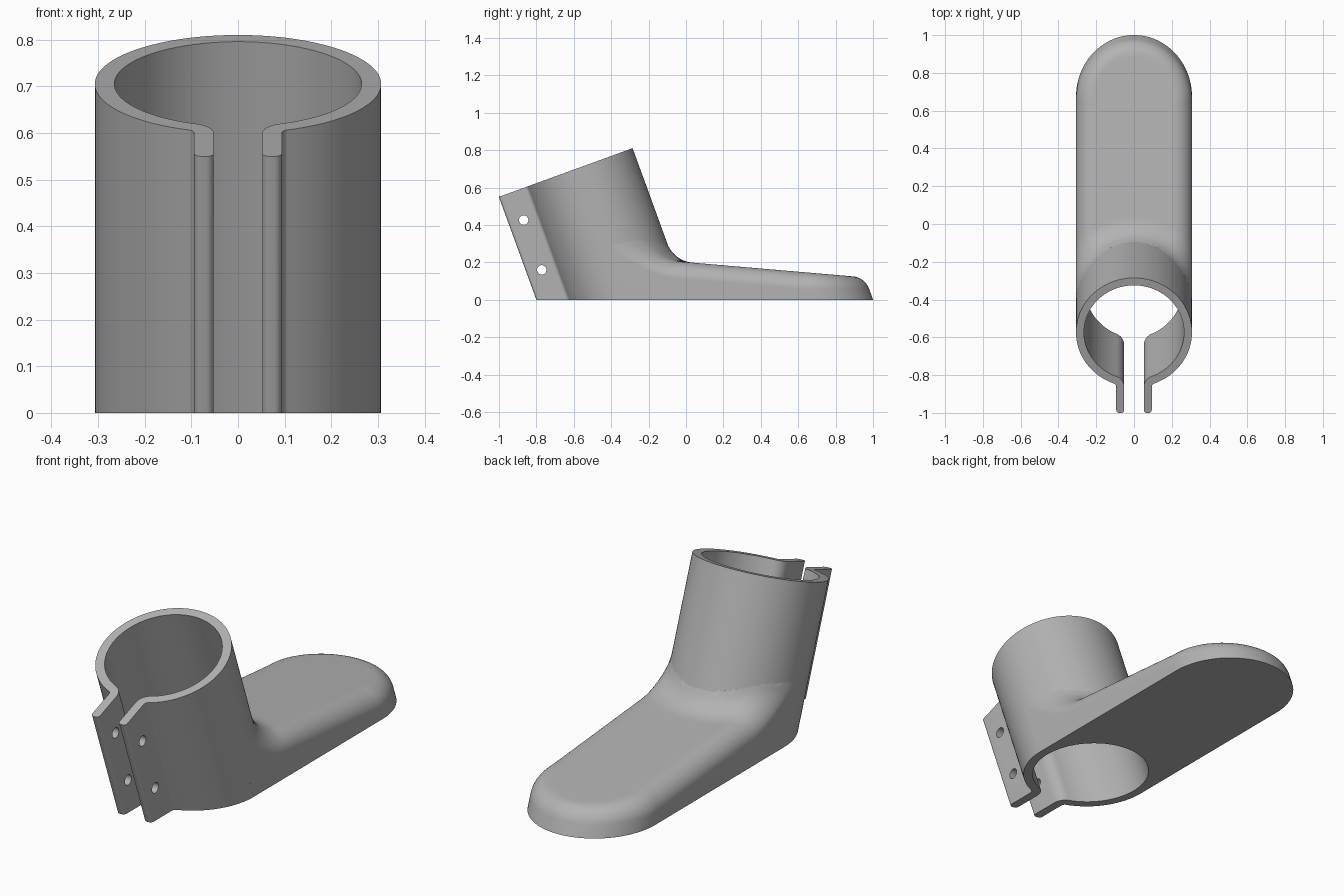
import bpy, bmesh
from math import sin, cos, tan, pi, radians, hypot, sqrt, atan2
from mathutils import Vector

cube = bpy.data.objects.get("Cube")
if cube:
    bpy.data.objects.remove(cube, do_unlink=True)

TILT = radians(20)            # lean of the sleeve axis
OUTER, BORE = 0.307, 0.265    # sleeve radii
SLEEVE_U, TOE_U = -0.298, 0.633
TOP_W = 0.859
SLOPE = tan(radians(24.9))    # fall of the foot top, in the leaning frame
EDGE_R, ANKLE_R = 0.10, 0.157

grey = bpy.data.materials.new("plain_grey")
grey.use_nodes = True
grey.diffuse_color = (0.45, 0.45, 0.45, 1)
grey.node_tree.nodes["Principled BSDF"].inputs["Base Color"].default_value = grey.diffuse_color


def place(x, u, w):
    """Leaning frame (across, forward, along axis) to world."""
    return Vector((x, u * cos(TILT) - w * sin(TILT), u * sin(TILT) + w * cos(TILT)))


def floor_w(u):
    return -u * tan(TILT)


def arc(cx, cu, r, a0, a1, n):
    return [(cx + r * cos(a0 + (a1 - a0) * i / n), cu + r * sin(a0 + (a1 - a0) * i / n))
            for i in range(n + 1)]


def finish(bm, name):
    bmesh.ops.recalc_face_normals(bm, faces=bm.faces)
    mesh = bpy.data.meshes.new(name)
    bm.to_mesh(mesh)
    bm.free()
    mesh.materials.append(grey)
    obj = bpy.data.objects.new(name, mesh)
    bpy.context.collection.objects.link(obj)
    return obj


def activate(obj):
    bpy.ops.object.select_all(action='DESELECT')
    obj.select_set(True)
    bpy.context.view_layer.objects.active = obj


# Split sleeve with two clamp flanges: one outline, extruded along the leaning axis
X_IN, X_OUT, END_U, BEND, CORNER = 0.052, 0.094, -0.752, 0.02, 0.016
bend_x = X_OUT + BEND
bend_u = SLEEVE_U - sqrt((OUTER + BEND) ** 2 - bend_x ** 2)
aim = atan2(bend_u - SLEEVE_U, bend_x)
half = (arc(0, SLEEVE_U, OUTER, pi / 2, aim, 60)
        + arc(bend_x, bend_u, BEND, aim + pi, pi, 8)
        + arc(X_OUT - CORNER, END_U + CORNER, CORNER, 0, -pi / 2, 6)
        + arc(X_IN + CORNER, END_U + CORNER, CORNER, -pi / 2, -pi, 6)
        + arc(bend_x, bend_u, BEND + X_OUT - X_IN, pi, aim + pi, 10)
        + arc(0, SLEEVE_U, BORE, aim, pi / 2, 60))
outline = half + [(-x, u) for x, u in reversed(half)][1:-1]

bm = bmesh.new()
low = [bm.verts.new(place(x, u, floor_w(u))) for x, u in outline]
high = [bm.verts.new(place(x, u, TOP_W)) for x, u in outline]
for i in range(len(outline)):
    j = (i + 1) % len(outline)
    bm.faces.new((low[i], low[j], high[j], high[i]))
bmesh.ops.remove_doubles(bm, verts=bm.verts, dist=1e-5)
bm.faces.new([v for v in dict.fromkeys(low) if v.is_valid])
bm.faces.new([v for v in dict.fromkeys(high) if v.is_valid])
sleeve = finish(bm, "split_sleeve")

# Bolt holes through both flanges
for w in (0.414, 0.697):
    bpy.ops.mesh.primitive_cylinder_add(vertices=32, radius=0.025, depth=0.5,
                                        location=place(0, -0.67, w), rotation=(0, pi / 2, 0))
    cutter = bpy.context.object
    cutter.name = "bolt_hole_cutter"
    cutter.hide_render = True
    cutter.data.materials.append(grey)
    mod = sleeve.modifiers.new("bolt_hole", 'BOOLEAN')
    mod.operation, mod.solver, mod.object = 'DIFFERENCE', 'EXACT', cutter
    activate(sleeve)
    bpy.ops.object.modifier_apply(modifier=mod.name)
    bpy.data.objects.remove(cutter, do_unlink=True)


def rolled(d, slope, r):
    """Offset from the sloped top made by a ball rolling along a wall."""
    d = max(d, 0.0)
    steep = sqrt(1 + slope * slope)
    if d >= r * (1 - slope / steep):
        return 0.0
    return r * steep - slope * (r - d) - sqrt(r * r - (r - d) ** 2)


def foot_height(x, u):
    top = 0.217 - SLOPE * (u - 0.009)
    reach = hypot(x, u - SLEEVE_U)
    rise = rolled(reach - OUTER, SLOPE * max(u - SLEEVE_U, 0) / reach, ANKLE_R)
    if u > TOE_U:
        span = hypot(x, u - TOE_U)
        drop = rolled(OUTER - span, SLOPE * (u - TOE_U) / max(span, 1e-6), EDGE_R)
    else:
        drop = rolled(OUTER - abs(x), 0, EDGE_R)
    return top + rise - drop


# Foot: rays from the sleeve wall out to a round-toed rim, then skirt and sole
RAYS, STEPS = 45, 48
side = [(OUTER, SLEEVE_U + (TOE_U - SLEEVE_U) * (i / RAYS) ** 1.4) for i in range(RAYS)]
rim = side + arc(0, TOE_U, OUTER, 0, pi, 64) + [(-x, u) for x, u in reversed(side)]

bm = bmesh.new()
columns = []
for bx, bu in rim:
    reach = hypot(bx, bu - SLEEVE_U)
    k = (OUTER - 0.012) / reach
    start = Vector((bx * k, SLEEVE_U + (bu - SLEEVE_U) * k))
    path = [start.lerp(Vector((bx, bu)), (1 - cos(pi * i / STEPS)) / 2) for i in range(STEPS + 1)]
    column = [bm.verts.new(place(x, u, foot_height(x, u))) for x, u in path]
    column += [bm.verts.new(place(x, u, floor_w(u))) for x, u in (path[-1], path[0])]
    columns.append(column)
for a, b in zip(columns, columns[1:]):
    for i in range(len(a)):
        j = (i + 1) % len(a)
        bm.faces.new((a[i], a[j], b[j], b[i]))
bm.faces.new(columns[0])
bm.faces.new(columns[-1])
foot = finish(bm, "round_toed_foot")

for obj in (sleeve, foot):
    activate(obj)
    bpy.ops.object.shade_smooth_by_angle(angle=radians(30))
